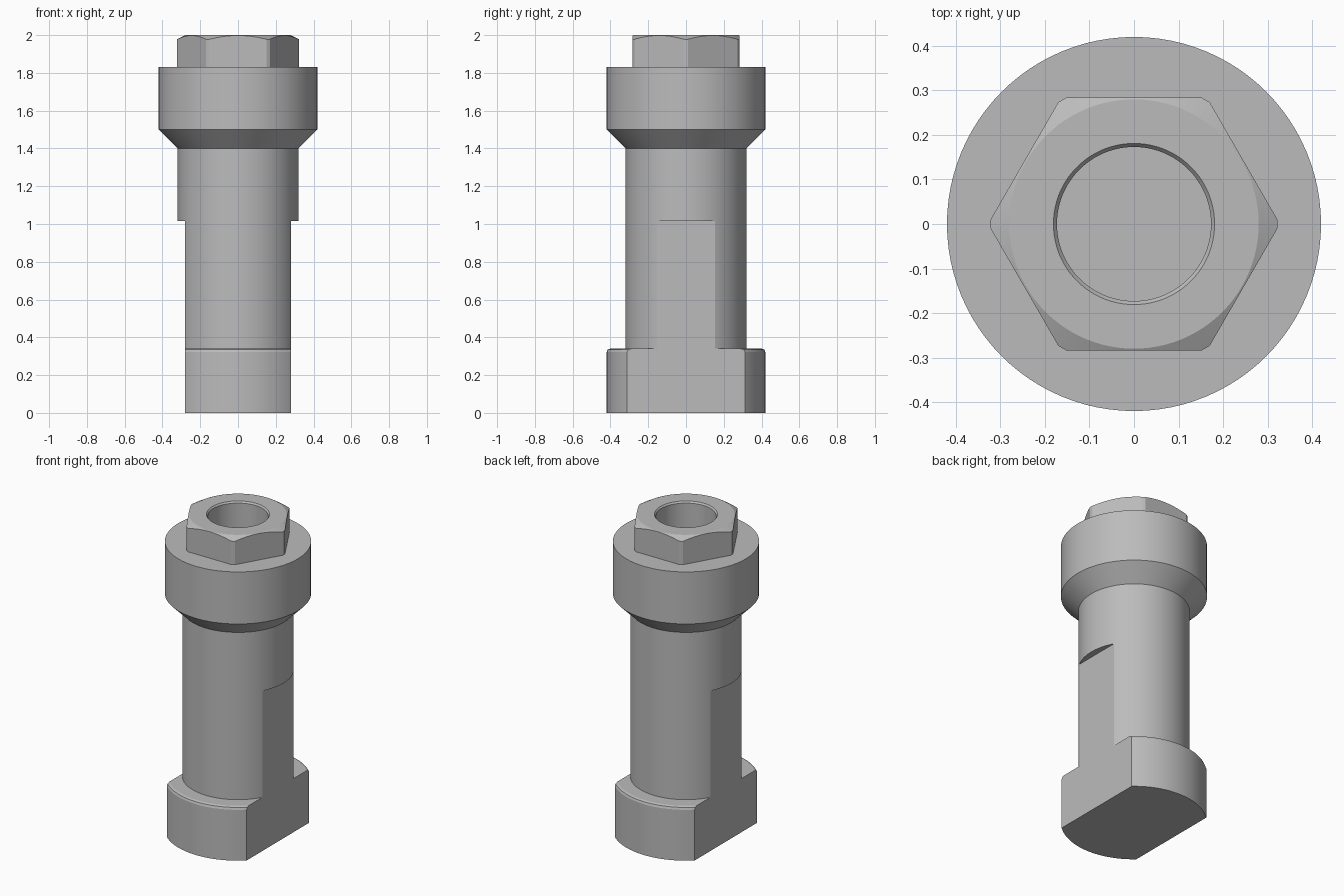
import bpy
import bmesh
import math

if "Cube" in bpy.data.objects:
    bpy.data.objects.remove(bpy.data.objects["Cube"])

steel = bpy.data.materials.new("plain_grey_steel")
steel.use_nodes = True
grey = (0.5, 0.5, 0.5, 1)
steel.diffuse_color = grey
steel.node_tree.nodes["Principled BSDF"].inputs["Base Color"].default_value = grey

SEGMENTS = 96
BORE = 0.173
BORE_FLOOR = 1.4
FLAT = 0.28          # half width between the two milled flats
FLAT_TOP = 1.015
NUT_BASE = 1.83


def lathe(name, profile, closed=False):
    """Revolve a (radius, height) profile around the z axis."""
    bm = bmesh.new()
    verts = [bm.verts.new((r, 0, z)) for r, z in profile]
    loop = verts + verts[:1] if closed else verts
    edges = [bm.edges.new(pair) for pair in zip(loop, loop[1:])]
    bmesh.ops.spin(bm, geom=verts + edges, cent=(0, 0, 0), axis=(0, 0, 1),
                   angle=math.tau, steps=SEGMENTS)
    bmesh.ops.remove_doubles(bm, verts=bm.verts, dist=1e-5)
    bmesh.ops.recalc_face_normals(bm, faces=bm.faces)
    mesh = bpy.data.meshes.new(name)
    bm.to_mesh(mesh)
    bm.free()
    obj = bpy.data.objects.new(name, mesh)
    bpy.context.collection.objects.link(obj)
    mesh.materials.append(steel)
    return obj


def select(obj):
    bpy.ops.object.select_all(action='DESELECT')
    obj.select_set(True)
    bpy.context.view_layer.objects.active = obj


def boolean(obj, cutter, operation):
    """Apply a boolean and throw the cutter away."""
    cutter.hide_render = True
    cutter.data.materials.append(steel)
    mod = obj.modifiers.new("cut", 'BOOLEAN')
    mod.operation = operation
    mod.solver = 'EXACT'
    mod.object = cutter
    select(obj)
    bpy.ops.object.modifier_apply(modifier=mod.name)
    bpy.data.objects.remove(cutter)


# Bolt body: round foot, shaft, flared collar and blind bore
body = lathe("bolt_body", [
    (0, 0), (0.42, 0), (0.42, 0.322), (0.415, 0.335), (0.402, 0.34),
    (0.32, 0.34), (0.32, 1.4), (0.42, 1.5), (0.42, NUT_BASE),
    (BORE, NUT_BASE), (BORE, BORE_FLOOR), (0, BORE_FLOOR)])

# Milled flats on the left and right of the foot and lower shaft
for side in (-1, 1):
    bpy.ops.mesh.primitive_cube_add(size=1, location=(side * (FLAT + 0.25), 0, FLAT_TOP / 2 - 0.1))
    cutter = bpy.context.object
    cutter.name = "flat_cutter"
    cutter.scale = (0.5, 1, FLAT_TOP + 0.2)
    boolean(body, cutter, 'DIFFERENCE')

# Hexagonal head: chamfered ring trimmed by a hexagonal prism
head = lathe("hex_head", [
    (BORE, NUT_BASE), (0.322, NUT_BASE), (0.322, 1.978), (0.28, 2.0),
    (0.181, 2.0), (BORE, 1.99)], closed=True)
bpy.ops.mesh.primitive_cylinder_add(vertices=6, radius=0.284 / math.cos(math.pi / 6),
                                    depth=1, location=(0, 0, 1.9),
                                    rotation=(0, 0, math.pi / 6))
prism = bpy.context.object
prism.name = "hex_cutter"
# Turn the prism so that a corner points along x
if not any(abs(v.co.x) > 0.32 for v in prism.data.vertices):
    prism.rotation_euler.z = math.pi / 6
else:
    prism.rotation_euler.z = 0
boolean(head, prism, 'INTERSECT')

for part in (body, head):
    select(part)
    bpy.ops.object.shade_smooth_by_angle(angle=math.radians(20))
